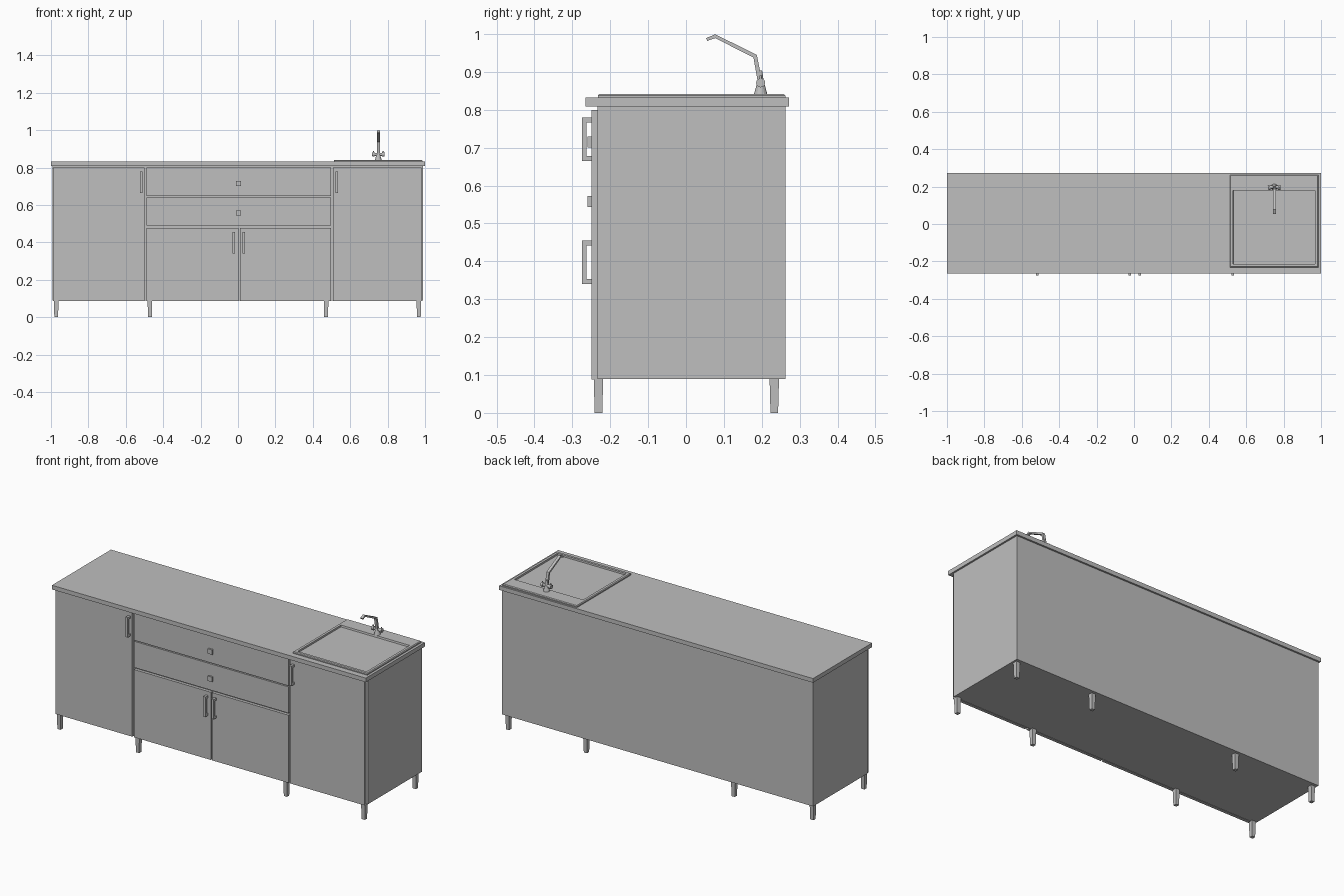
import bpy, bmesh
from mathutils import Vector

cube = bpy.data.objects.get("Cube")
if cube:
    bpy.data.objects.remove(cube, do_unlink=True)

grey = bpy.data.materials.new("plain grey")
grey.use_nodes = True
grey.diffuse_color = (0.52, 0.52, 0.52, 1)
grey.node_tree.nodes["Principled BSDF"].inputs["Base Color"].default_value = grey.diffuse_color


def finish(name, bm):
    bmesh.ops.recalc_face_normals(bm, faces=bm.faces)
    mesh = bpy.data.meshes.new(name)
    bm.to_mesh(mesh)
    bm.free()
    mesh.materials.append(grey)
    obj = bpy.data.objects.new(name, mesh)
    bpy.context.collection.objects.link(obj)
    return obj


def loft(name, rings):
    """Closed solid skinned through successive rings of points."""
    bm = bmesh.new()
    loops = [[bm.verts.new(p) for p in ring] for ring in rings]
    n = len(loops[0])
    for a, b in zip(loops, loops[1:]):
        for i in range(n):
            bm.faces.new((a[i], a[(i + 1) % n], b[(i + 1) % n], b[i]))
    bm.faces.new(loops[0][::-1])
    bm.faces.new(loops[-1])
    return finish(name, bm)


def rect(x0, x1, y0, y1, z):
    return [(x0, y0, z), (x1, y0, z), (x1, y1, z), (x0, y1, z)]


def square(x, y, z, h):
    return rect(x - h, x + h, y - h, y + h, z)


def box(name, x0, x1, y0, y1, z0, z1):
    return loft(name, [rect(x0, x1, y0, y1, z0), rect(x0, x1, y0, y1, z1)])


def cylinder(name, start, end, r0, r1, sides=12):
    start, end = Vector(start), Vector(end)
    axis = end - start
    bm = bmesh.new()
    bmesh.ops.create_cone(bm, cap_ends=True, segments=sides, radius1=r0,
                          radius2=r1, depth=axis.length)
    turn = axis.to_track_quat("Z", "Y").to_matrix().to_4x4()
    turn.translation = (start + end) / 2
    bmesh.ops.transform(bm, matrix=turn, verts=bm.verts)
    return finish(name, bm)


# Cabinet carcass and worktop, opened for the basin
carcass = box("cabinet_body", -0.993, 0.99, -0.233, 0.262, 0.09, 0.808)
worktop = box("worktop", -1, 1, -0.265, 0.272, 0.808, 0.832)
cutter = box("basin_cutter", 0.522, 0.976, -0.222, 0.19, 0.66, 0.9)
cutter.hide_render = True
for target in (carcass, worktop):
    mod = target.modifiers.new("basin_opening", "BOOLEAN")
    mod.operation = "DIFFERENCE"
    mod.solver = "EXACT"
    mod.object = cutter
    bpy.context.view_layer.objects.active = target
    bpy.ops.object.modifier_apply(modifier=mod.name)
bpy.data.objects.remove(cutter, do_unlink=True)

# Doors and drawer fronts
fronts = {
    "left_bay_door": (-0.988, -0.499, 0.088, 0.80),
    "right_bay_door": (0.508, 0.98, 0.088, 0.80),
    "top_drawer_front": (-0.489, 0.498, 0.647, 0.80),
    "lower_drawer_front": (-0.489, 0.498, 0.49, 0.641),
    "centre_door_a": (-0.489, 0.002, 0.088, 0.478),
    "centre_door_b": (0.010, 0.498, 0.088, 0.478),
}
for name, (x0, x1, z0, z1) in fronts.items():
    box(name, x0, x1, -0.25, -0.232, z0, z1)

# Bracket door handles
for x, z in ((-0.517, 0.665), (0.527, 0.665), (-0.022, 0.34), (0.031, 0.34)):
    profile = [(-0.249, 0), (-0.275, 0), (-0.275, 0.115), (-0.249, 0.115),
               (-0.249, 0.102), (-0.262, 0.102), (-0.262, 0.013), (-0.249, 0.013)]
    loft("door_handle", [[(x + s, y, z + h) for y, h in profile]
                         for s in (-0.007, 0.007)])

# Drawer knobs
for z in (0.715, 0.558):
    box("drawer_knob", -0.011, 0.017, -0.26, -0.249, z - 0.014, z + 0.014)

# Tapered legs
for x in (-0.972, -0.471, 0.471, 0.967):
    for y in (-0.231, 0.233):
        loft("leg", [square(x, y, 0, 0.010), square(x, y, 0.091, 0.0125)])

# Sink: raised rim, sloped back wall and floor as one shell
loft("sink", [
    rect(0.512, 0.986, -0.232, 0.262, 0.832),
    rect(0.512, 0.986, -0.232, 0.262, 0.838),
    rect(0.516, 0.982, -0.228, 0.258, 0.842),
    rect(0.530, 0.968, -0.214, 0.180, 0.842),
    rect(0.542, 0.957, -0.204, 0.147, 0.68),
])

# Tap: flared foot, valve body, cross bar with grips
tap_x, tap_y = 0.75, 0.197
cylinder("tap_foot", (tap_x, tap_y, 0.84), (tap_x, tap_y, 0.872), 0.018, 0.009)
cylinder("tap_valve", (tap_x, tap_y, 0.862), (tap_x, tap_y, 0.903), 0.010, 0.004)
cylinder("tap_cross_bar", (tap_x - 0.033, tap_y, 0.871),
         (tap_x + 0.033, tap_y, 0.871), 0.008, 0.008)
for side in (-1, 1):
    x = tap_x + side * 0.026
    cylinder("tap_grip", (x - 0.006, tap_y, 0.871), (x + 0.006, tap_y, 0.871), 0.012, 0.012)
    cylinder("tap_lever", (x, tap_y, 0.871), (x, tap_y, 0.89), 0.004, 0.003)

# Bent spout, flat strips on each side of the side profile
spout = [(0.190, 0.87), (0.178, 0.938), (0.077, 0.989), (0.056, 0.982),
         (0.053, 0.989), (0.077, 0.999), (0.187, 0.945), (0.202, 0.87)]
loft("tap_spout", [[(tap_x + s, y, z) for y, z in spout] for s in (-0.008, 0.008)])
